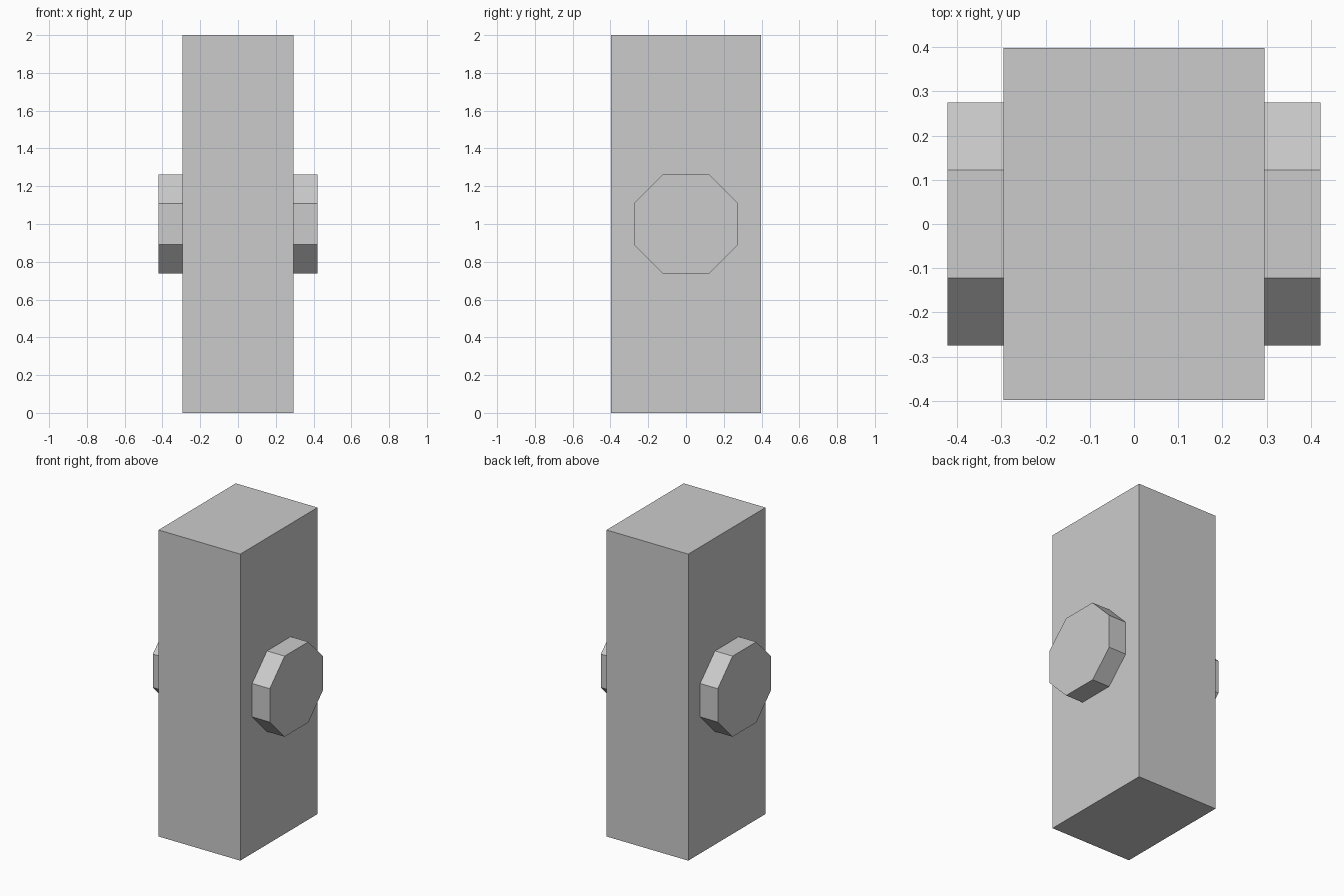
import bpy
import bmesh
from mathutils import Matrix

cube = bpy.data.objects.get("Cube")
if cube:
    bpy.data.objects.remove(cube, do_unlink=True)

# Single plain grey
grey = bpy.data.materials.new("light grey")
grey.use_nodes = True
colour = (0.6, 0.6, 0.6, 1.0)
grey.diffuse_color = colour
grey.node_tree.nodes["Principled BSDF"].inputs["Base Color"].default_value = colour


def add_object(name, bm):
    bmesh.ops.recalc_face_normals(bm, faces=bm.faces)
    mesh = bpy.data.meshes.new(name)
    bm.to_mesh(mesh)
    bm.free()
    mesh.materials.append(grey)
    obj = bpy.data.objects.new(name, mesh)
    bpy.context.collection.objects.link(obj)
    return obj


# Tall rectangular body
bm = bmesh.new()
bmesh.ops.create_cube(bm, size=1, matrix=Matrix.Translation((0, 0, 1))
                      @ Matrix.Diagonal((0.59, 0.796, 2, 1)))
add_object("body", bm)


# Octagonal knob on each side, extruded outward from the body
def add_knob(name, side):
    half_y, half_z, flat_y, flat_z = 0.275, 0.263, 0.122, 0.109
    quarter = [(half_y, flat_z), (flat_y, half_z)]
    ring = quarter + [(-y, z) for y, z in reversed(quarter)]
    ring += [(-y, -z) for y, z in ring]
    bm = bmesh.new()
    face = bm.faces.new([bm.verts.new((side * 0.295, y, 1 + z)) for y, z in ring])
    cap = bmesh.ops.extrude_face_region(bm, geom=[face], use_keep_orig=True)["geom"]
    verts = [v for v in cap if isinstance(v, bmesh.types.BMVert)]
    bmesh.ops.translate(bm, verts=verts, vec=(side * 0.127, 0, 0))
    add_object(name, bm)


add_knob("left_knob", 1)
add_knob("right_knob", -1)
